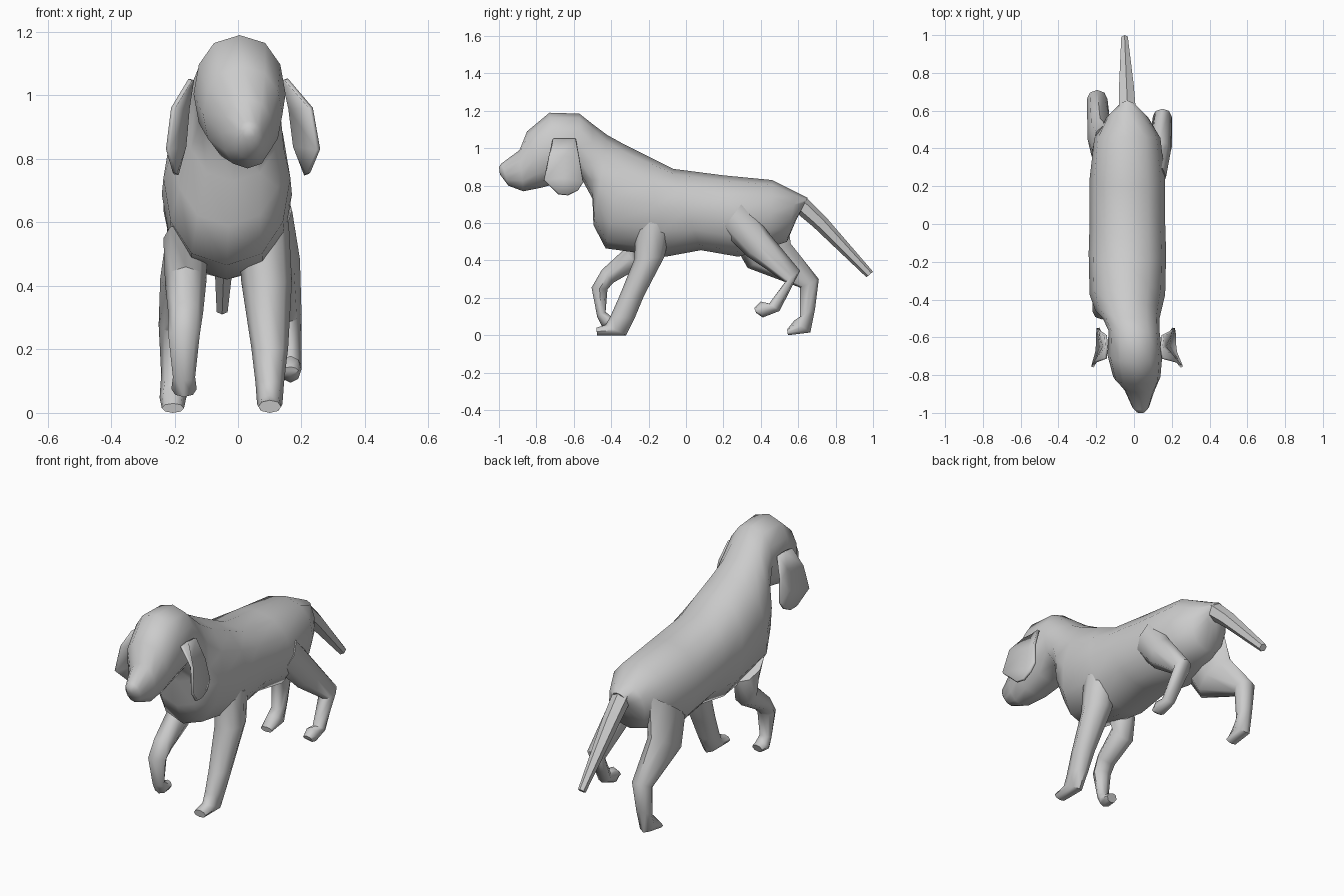
import bpy, bmesh, math


def finish(name, bm, angle=55):
    bmesh.ops.recalc_face_normals(bm, faces=bm.faces)
    me = bpy.data.meshes.new(name)
    bm.to_mesh(me)
    bm.free()
    ob = bpy.data.objects.new(name, me)
    bpy.context.collection.objects.link(ob)
    bpy.ops.object.select_all(action='DESELECT')
    ob.select_set(True)
    bpy.context.view_layer.objects.active = ob
    bpy.ops.object.shade_smooth_by_angle(angle=math.radians(angle))
    return ob


def loft(name, rings, sides=8, power=1.0):
    """Each ring: centre x, half width, then two opposite outline points (y, z)."""
    bm = bmesh.new()
    loops = []
    for cx, hw, ya, za, yb, zb in rings:
        loop = []
        for i in range(sides):
            a = 2 * math.pi * i / sides
            c, s = math.cos(a), math.sin(a)
            x = cx + hw * math.copysign(abs(s) ** power, s)
            t = (1 + c) / 2
            loop.append(bm.verts.new((x, yb + (ya - yb) * t, zb + (za - zb) * t)))
        loops.append(loop)
    for p, q in zip(loops, loops[1:]):
        for i in range(sides):
            j = (i + 1) % sides
            bm.faces.new((p[i], p[j], q[j], q[i]))
    bm.faces.new(loops[0])
    bm.faces.new(loops[-1][::-1])
    return finish(name, bm)


# Trunk, neck and head in one skin, rump to nose (top point, bottom point)
loft("body", [
    (-.035, .045, .65, .735, .59, .62),
    (-.035, .11, .59, .765, .54, .50),
    (-.035, .175, .46, .83, .45, .47),
    (-.035, .20, .20, .855, .28, .42),
    (-.035, .20, -.07, .89, .08, .455),
    (-.035, .205, -.20, .955, -.11, .42),
    (-.035, .20, -.32, 1.015, -.43, .465),
    (-.03, .175, -.42, 1.07, -.495, .59),
    (-.015, .15, -.50, 1.13, -.50, .73),
    (.0, .135, -.57, 1.185, -.56, .84),
    (.005, .145, -.73, 1.19, -.66, .82),
    (.015, .125, -.85, 1.09, -.77, .79),
    (.03, .08, -.89, .99, -.87, .77),
    (.035, .045, -.985, .92, -.95, .80),
    (.035, .02, -1.0, .90, -.995, .86),
], sides=12, power=.85)

# Tail
loft("tail", [
    (-.035, .05, .64, .74, .56, .68),
    (-.04, .045, .75, .63, .68, .58),
    (-.05, .02, 1.0, .34, .965, .31),
], sides=6)

# Planted front leg
loft("front_leg_right", [
    (.08, .08, -.27, .62, -.08, .58),
    (.09, .08, -.275, .41, -.115, .42),
    (.10, .058, -.36, .20, -.225, .21),
    (.10, .045, -.405, .10, -.275, .09),
    (.10, .04, -.43, .055, -.32, .0),
    (.10, .036, -.48, .04, -.475, .0),
])

# Lifted front leg
loft("front_leg_left", [
    (-.165, .07, -.40, .60, -.22, .50),
    (-.165, .065, -.33, .46, -.25, .36),
    (-.165, .055, -.45, .35, -.39, .28),
    (-.17, .05, -.505, .255, -.42, .245),
    (-.17, .035, -.475, .10, -.43, .125),
    (-.17, .04, -.45, .05, -.40, .10),
    (-.17, .03, -.39, .05, -.37, .095),
])

# Lifted hind leg
loft("hind_leg_right", [
    (.11, .06, .31, .72, .19, .56),
    (.135, .06, .44, .55, .33, .42),
    (.15, .05, .61, .345, .53, .285),
    (.165, .035, .50, .13, .445, .17),
    (.165, .035, .41, .095, .40, .18),
    (.165, .025, .375, .12, .365, .145),
])

# Planted hind leg
loft("hind_leg_left", [
    (-.15, .07, .53, .70, .25, .50),
    (-.18, .065, .56, .49, .33, .36),
    (-.195, .055, .71, .30, .61, .255),
    (-.20, .042, .69, .14, .61, .10),
    (-.205, .042, .665, .015, .58, .08),
    (-.205, .035, .545, .0, .54, .03),
])


# Ears: thin flaps, hollow on the outer side (rows of back, middle, front)
EAR = [
    [(.152, -.59, 1.05), (.145, -.65, 1.05), (.152, -.71, 1.05)],
    [(.195, -.57, .94), (.165, -.65, .96), (.23, -.73, .96)],
    [(.21, -.55, .82), (.18, -.65, .84), (.253, -.757, .83)],
    [(.215, -.58, .775), (.215, -.63, .75), (.222, -.68, .755)],
]


def ear(name, side, flare):
    bm = bmesh.new()
    rows = [[bm.verts.new((side * (.145 + (x - .145) * flare), y, z))
             for x, y, z in row] for row in EAR]
    for a, b in zip(rows, rows[1:]):
        for i in range(2):
            bm.faces.new((a[i], a[i + 1], b[i + 1], b[i]))
    ob = finish(name, bm)
    mod = ob.modifiers.new("thickness", 'SOLIDIFY')
    mod.thickness = .014
    mod.offset = 0


ear("ear_right", 1, 1.0)
ear("ear_left", -1, .7)
